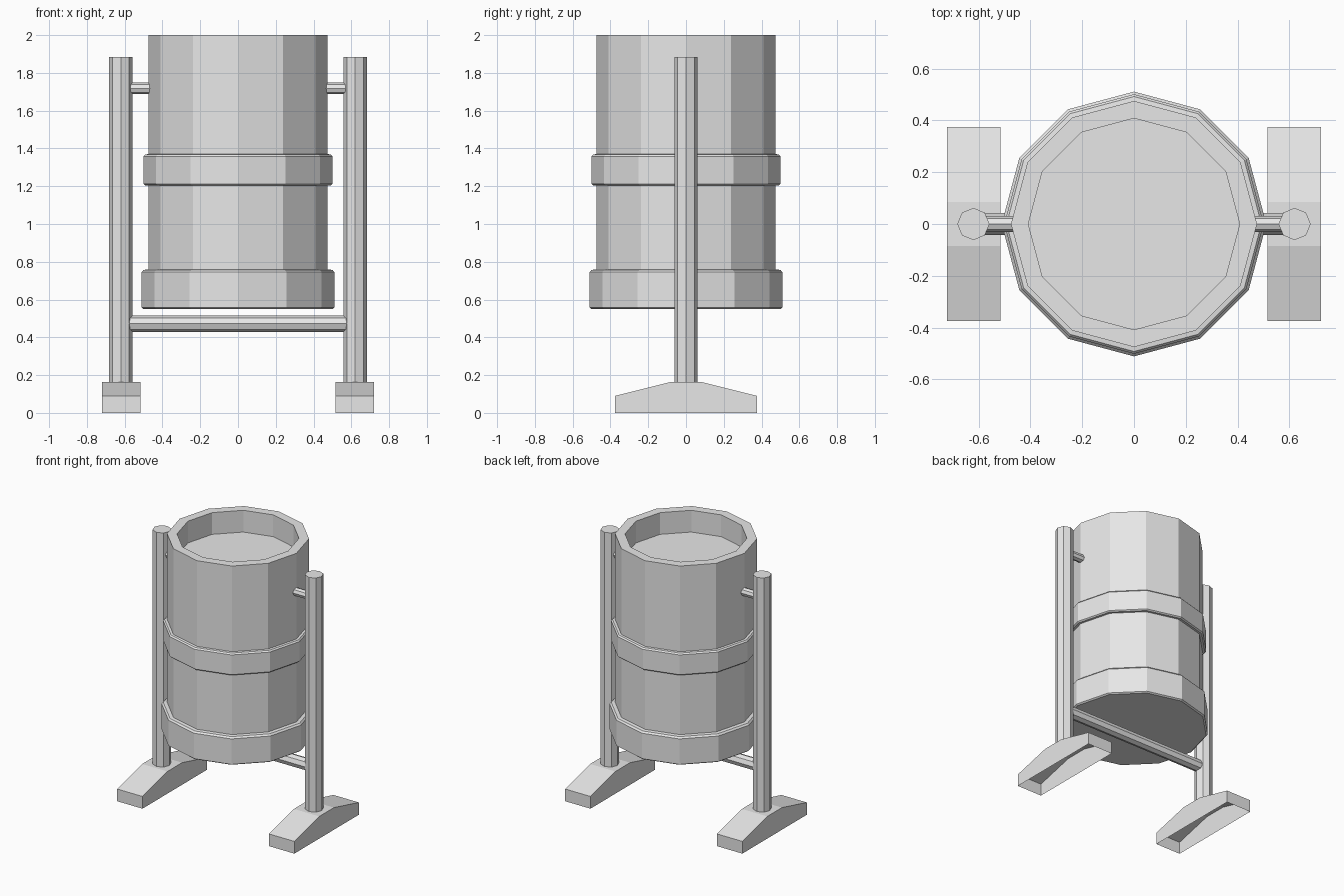
import bpy
import bmesh
from math import cos, sin, tau, radians
from mathutils import Matrix

if "Cube" in bpy.data.objects:
    bpy.data.objects.remove(bpy.data.objects["Cube"], do_unlink=True)

GREY = (0.8, 0.8, 0.8, 1)
grey = bpy.data.materials.new("plain_grey")
grey.use_nodes = True
grey.diffuse_color = GREY
grey.node_tree.nodes["Principled BSDF"].inputs["Base Color"].default_value = GREY


def finish(name, bm):
    bmesh.ops.recalc_face_normals(bm, faces=bm.faces)
    mesh = bpy.data.meshes.new(name)
    bm.to_mesh(mesh)
    bm.free()
    mesh.materials.append(grey)
    obj = bpy.data.objects.new(name, mesh)
    bpy.context.collection.objects.link(obj)
    return obj


def lathe(name, profile, sides=12):
    """Turn a (radius, height) profile around z and cap both ends."""
    bm = bmesh.new()
    rings = [[bm.verts.new((r * cos(tau * i / sides), r * sin(tau * i / sides), z))
              for i in range(sides)] for r, z in profile]
    for low, high in zip(rings, rings[1:]):
        for i in range(sides):
            j = (i + 1) % sides
            bm.faces.new((low[i], low[j], high[j], high[i]))
    bm.faces.new(rings[0])
    bm.faces.new(rings[-1])
    return finish(name, bm)


def rod(name, radius, length, centre, along_x=False):
    bm = bmesh.new()
    turn = Matrix.Rotation(radians(90), 4, "Y") if along_x else Matrix()
    bmesh.ops.create_cone(bm, cap_ends=True, segments=8, radius1=radius, radius2=radius,
                          depth=length, matrix=Matrix.Translation(centre) @ turn)
    return finish(name, bm)


def foot(name, x):
    """Hollow foot with sloped ends, open underneath."""
    half = [(0.375, 0), (0.375, 0.09), (0.085, 0.163)]
    outline = half + [(-y, z) for y, z in reversed(half)]
    bm = bmesh.new()
    inner, outer = [[bm.verts.new((x + dx, y, z)) for y, z in outline]
                    for dx in (-0.103, 0.103)]
    for i in range(len(outline) - 1):
        bm.faces.new((inner[i], inner[i + 1], outer[i + 1], outer[i]))
    bm.faces.new(inner)
    bm.faces.new(outer)
    obj = finish(name, bm)
    # Keep the open shell facing outward
    top = max(obj.data.polygons, key=lambda p: p.center.z)
    if top.normal.z < 0:
        obj.data.flip_normals()


# Barrel with two raised bands and a recessed lid
lathe("barrel", [
    (0.50, 0.55), (0.511, 0.558), (0.511, 0.745), (0.50, 0.757), (0.475, 0.76),
    (0.475, 1.205), (0.492, 1.205), (0.501, 1.213), (0.501, 1.358), (0.492, 1.368),
    (0.475, 1.37), (0.475, 2.0), (0.408, 2.0), (0.408, 1.84)])

# Frame
for side, sign in (("left", 1), ("right", -1)):
    rod(side + "_post", 0.062, 1.735, (sign * 0.62, 0, 1.0175))
    rod(side + "_pivot", 0.03, 0.16, (sign * 0.51, 0, 1.718), along_x=True)
    foot(side + "_foot", sign * 0.618)
rod("cross_bar", 0.043, 1.2, (0, 0, 0.472), along_x=True)
